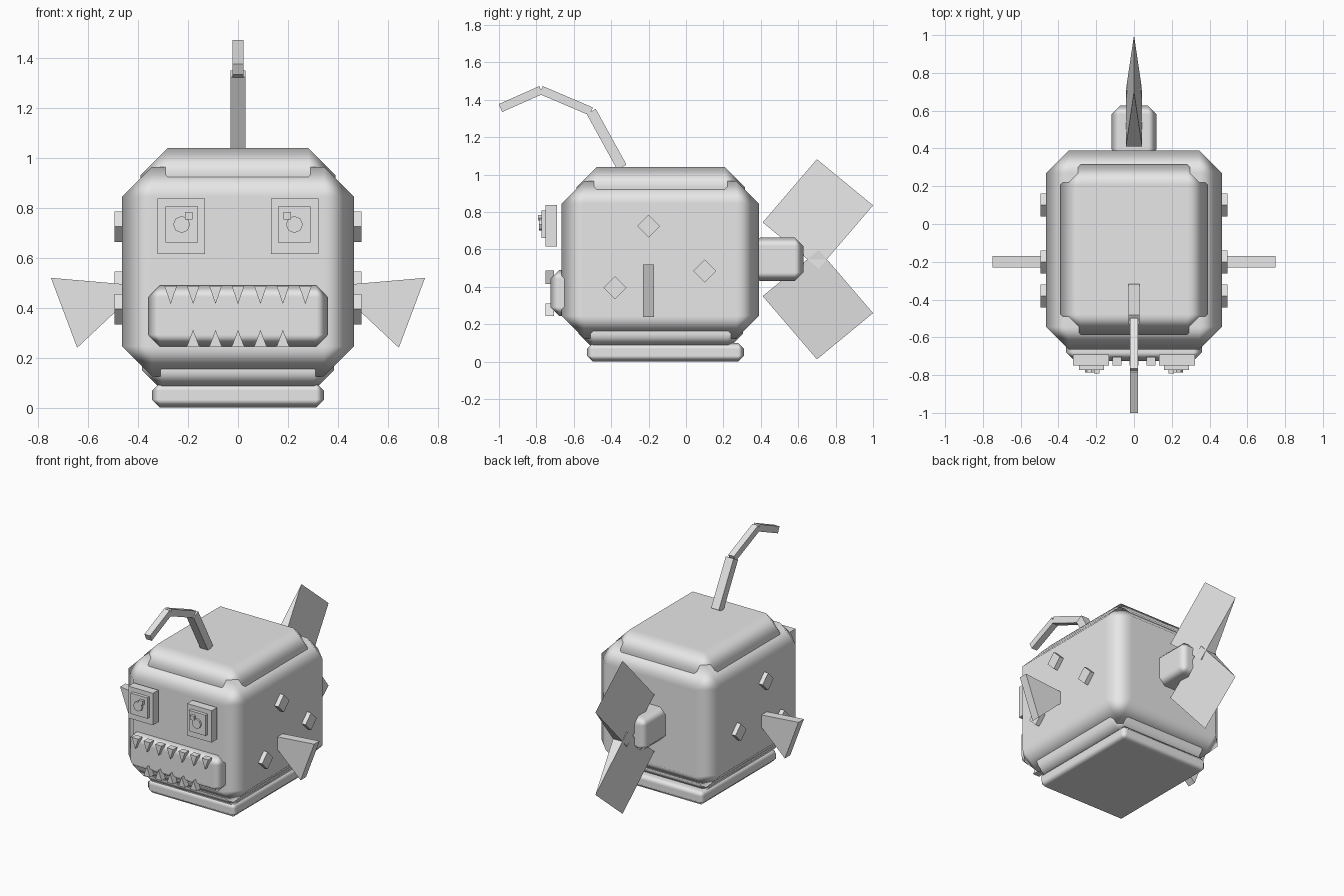
import bpy, bmesh, math
from mathutils import Vector

if "Cube" in bpy.data.objects:
    bpy.data.objects.remove(bpy.data.objects["Cube"])

grey = bpy.data.materials.new("plain_grey")
grey.diffuse_color = (0.8, 0.8, 0.8, 1)
grey.use_nodes = True
grey.node_tree.nodes["Principled BSDF"].inputs["Base Color"].default_value = grey.diffuse_color


def make(name, bm):
    bmesh.ops.recalc_face_normals(bm, faces=bm.faces)
    me = bpy.data.meshes.new(name)
    bm.to_mesh(me)
    bm.free()
    me.materials.append(grey)
    ob = bpy.data.objects.new(name, me)
    bpy.context.collection.objects.link(ob)
    return ob


def box(name, x, y, z, bevel=0):
    """Box from (min, max) ranges, optionally with soft-shaded chamfers."""
    bm = bmesh.new()
    bmesh.ops.create_cube(bm, size=1)
    for v in bm.verts:
        v.co = [r[0] if c < 0 else r[1] for c, r in zip(v.co, (x, y, z))]
    ob = make(name, bm)
    if bevel:
        for p in ob.data.polygons:
            p.use_smooth = True
        mod = ob.modifiers.new("chamfer", 'BEVEL')
        mod.width = bevel
        mod.segments = 1
        mod.harden_normals = True
    return ob


def prism(name, pts, lo, hi, axis):
    """Extrude a 2D outline from lo to hi; axis x takes (y, z), axis y takes (x, z)."""
    def place(p, d):
        return (d, p[0], p[1]) if axis == 'x' else (p[0], d, p[1])
    bm = bmesh.new()
    a = [bm.verts.new(place(p, lo)) for p in pts]
    b = [bm.verts.new(place(p, hi)) for p in pts]
    bm.faces.new(a)
    bm.faces.new(b)
    n = len(pts)
    for i in range(n):
        j = (i + 1) % n
        bm.faces.new((a[i], a[j], b[j], b[i]))
    return make(name, bm)


# Body, crown, collar and base plate
box("body", (-.465, .465), (-.665, .39), (.125, .965), .12)
box("crown", (-.39, .39), (-.585, .315), (.6, 1.04), .107)
box("collar", (-.385, .385), (-.575, .305), (.07, .4), .08)
box("base_plate", (-.345, .345), (-.53, .31), (0, .1), .032)

# Mouth and teeth
box("mouth", (-.36, .36), (-.725, -.6), (.245, .49), .047)
for i in range(-3, 4):
    x = i * .09
    prism("upper_tooth", [(x - .025, .487), (x + .025, .487), (x, .415)], -.75, -.705, 'y')
for i in range(-2, 3):
    x = i * .09
    prism("lower_tooth", [(x - .025, .245), (x + .025, .245), (x, .312)], -.75, -.705, 'y')

# Eyes, with both glints on the same side of their pupils' centres as a mirrored pair
for s in (-1, 1):
    def span(a, b):
        return tuple(sorted((s * a, s * b)))
    box("eye_plate", span(.132, .322), (-.75, -.69), (.615, .838))
    box("eye_inset", span(.16, .29), (-.772, -.74), (.662, .807))
    pupil = [(s * .226 + .034 * math.cos(k * math.pi / 4),
              .734 + .034 * math.sin(k * math.pi / 4)) for k in range(8)]
    prism("pupil", pupil, -.785, -.76, 'y')
    box("eye_glint", span(.183, .213), (-.792, -.76), (.755, .785))

# Antenna: three straight beams
path = [(-.343, 1.04), (-.507, 1.338), (-.775, 1.452), (-.992, 1.356)]
for i, (thick, half) in enumerate([(.056, .03), (.046, .022), (.046, .022)]):
    a, b = Vector(path[i]), Vector(path[i + 1])
    d = (b - a).normalized()
    n = Vector((-d.y, d.x)) * thick / 2
    prism("antenna_beam", [a + n, b + n, b - n, a - n], -half, half, 'x')

# Side fins and diamond bumps
for s in (-1, 1):
    prism("side_fin", [(s * .38, .488), (s * .75, .52), (s * .645, .24)], -.23, -.17, 'y')
    for y, z in ((-.2, .725), (.1, .485), (-.38, .395)):
        r = .061
        prism("diamond_bump", [(y - r, z), (y, z + r), (y + r, z), (y, z - r)],
              *sorted((s * .43, s * .495)), 'x')

# Tail stump
box("tail_stump", (-.12, .12), (.35, .627), (.43, .664), .046)

# Tail fins: wedges, thick at the inner edge and sharp at the outer edge
mid = .5475
for name, s in (("upper_tail_fin", 1), ("lower_tail_fin", -1)):
    bm = bmesh.new()
    ends = []
    for (yi, zi), (yo, zo) in (((.41, .197), (.70, .535)), ((.71, -.05), (1.0, .288))):
        ends.append([bm.verts.new(c) for c in ((-.043, yi, mid + s * zi),
                                               (.043, yi, mid + s * zi),
                                               (0, yo, mid + s * zo))])
    a, b = ends
    bm.faces.new(a)
    bm.faces.new(b)
    for i in range(3):
        j = (i + 1) % 3
        bm.faces.new((a[i], a[j], b[j], b[i]))
    make(name, bm)
